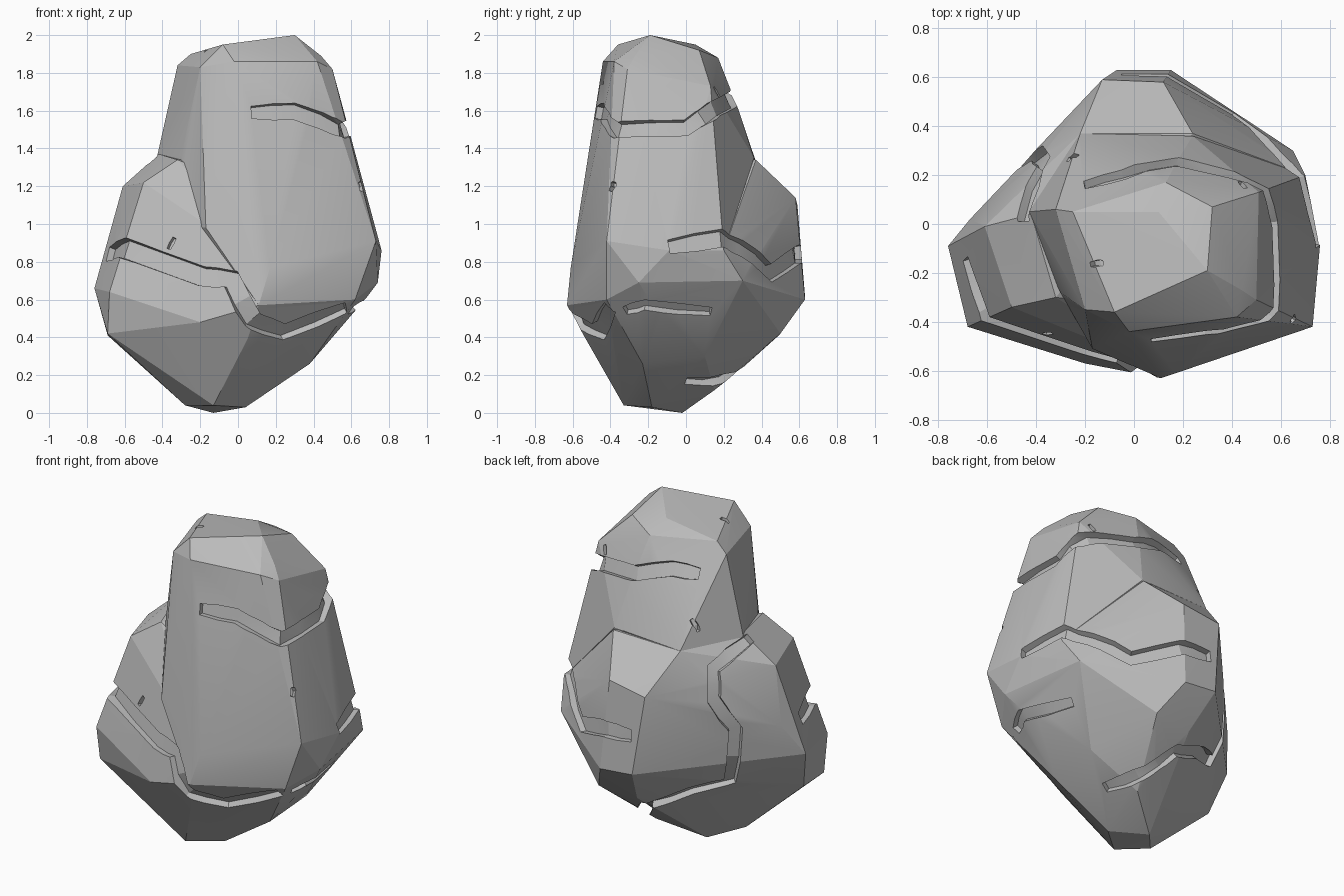
import bpy
import bmesh
import math
from mathutils import Vector
from mathutils.bvhtree import BVHTree

default_cube = bpy.data.objects.get("Cube")
if default_cube:
    bpy.data.objects.remove(default_cube, do_unlink=True)


def make_object(name, bm):
    """Turn a bmesh into a linked object with outward normals."""
    bmesh.ops.recalc_face_normals(bm, faces=bm.faces[:])
    mesh = bpy.data.meshes.new(name)
    bm.to_mesh(mesh)
    bm.free()
    obj = bpy.data.objects.new(name, mesh)
    bpy.context.collection.objects.link(obj)
    return obj


def hull_object(name, corners):
    """Build a faceted boulder as the hull of its corner points."""
    bm = bmesh.new()
    for corner in corners:
        bm.verts.new(corner)
    bmesh.ops.convex_hull(bm, input=bm.verts[:])
    loose = [v for v in bm.verts if not v.link_faces]
    bmesh.ops.delete(bm, geom=loose, context="VERTS")
    return make_object(name, bm)


def apply_boolean(target, tool, operation):
    """Combine the tool into the target, then drop the tool."""
    tool.hide_render = True
    modifier = target.modifiers.new("carve", "BOOLEAN")
    modifier.operation = operation
    modifier.solver = "EXACT"
    modifier.use_self = operation == "DIFFERENCE"
    modifier.object = tool
    bpy.ops.object.select_all(action="DESELECT")
    target.select_set(True)
    bpy.context.view_layer.objects.active = target
    bpy.ops.object.modifier_apply(modifier=modifier.name)
    bpy.data.objects.remove(tool, do_unlink=True)


def groove_cutter(name, tree, path, width, depth):
    """Sweep a flat-floored channel along a path snapped to the surface."""
    points = [Vector(p) for p in path]
    dense = []
    for start, end in zip(points, points[1:]):
        dense += [start, start.lerp(end, 0.5)]
    dense.append(points[-1])
    snapped = [tree.find_nearest(p)[:2] for p in dense]
    last = len(snapped) - 1
    bm = bmesh.new()
    rings = []
    for i, (centre, normal) in enumerate(snapped):
        before, after = snapped[max(i - 1, 0)], snapped[min(i + 1, last)]
        out = (before[1] + normal * 2 + after[1]).normalized()
        along = (after[0] - before[0]).normalized()
        side = along.cross(out).normalized()
        half = width * (0.75 if i in (0, last) else 1) / 2
        top, floor = out * 0.06, out * -depth
        rings.append([bm.verts.new(centre + offset) for offset in (
            side * half + top, side * half * 0.8 + floor,
            side * half * -0.8 + floor, side * -half + top)])
    for ring, following in zip(rings, rings[1:]):
        for a in range(4):
            b = (a + 1) % 4
            bm.faces.new((ring[a], ring[b], following[b], following[a]))
    bm.faces.new(rings[0])
    bm.faces.new(rings[-1][::-1])
    bmesh.ops.triangulate(bm, faces=bm.faces[:])
    return make_object(name, bm)


# Tall upper mass: crown, shoulder, back slope and flared foot
crown = [(.3, -.19, 2), (.32, .07, 1.92), (.1, .05, 1.95),
         (-.25, .05, 1.9), (-.15, -.23, 1.92), (-.08, -.36, 1.95)]
shoulder = [(-.02, -.44, 1.86), (.42, -.38, 1.86), (.44, -.27, 1.89),
            (.5, -.31, 1.82), (.51, .13, 1.73), (.13, .17, 1.88),
            (-.32, .06, 1.84), (-.2, -.35, 1.83)]
back_slope = [(.19, .28, 1.6), (-.21, .2, 1.65), (.24, .36, 1.35),
              (-.22, .37, 1.33), (-.43, .05, 1.35), (-.3, -.28, 1.36)]
foot = [(.73, -.42, .91), (.17, -.61, .77), (.11, -.63, .57),
        (.76, -.09, .86), (.7, .2, .86), (-.17, -.51, .98), (-.48, .05, 1)]

# Wide lower mass: side knob, back knob, girdle and tapering underside
side_knob = [(-.61, -.01, 1.2), (-.5, -.34, 1.22), (-.32, -.3, 1.34),
             (-.42, .04, 1.37), (-.76, -.09, .66), (-.68, -.42, .64),
             (-.69, -.37, .42), (-.69, -.17, .41), (-.67, .02, .85)]
back_knob = [(-.13, .59, 1.1), (.12, .58, 1.14), (-.22, .37, 1.33),
             (.24, .37, 1.34), (-.07, .63, .62), (.15, .63, .6),
             (-.2, .5, .9), (.45, .4, .8), (.65, .3, .7)]
girdle = [(.74, -.25, .69), (.68, -.2, .61), (.62, -.42, .6),
          (-.2, -.57, .48), (.05, -.53, .39)]
underside = [(.38, -.23, .26), (.4, .1, .3), (.1, .29, .23), (.1, .15, .12),
             (0, .48, .4), (.25, .5, .42), (-.28, -.19, .04),
             (-.13, -.33, .04), (.04, -.18, .03), (-.13, -.02, 0)]

rock = hull_object("rock", crown + shoulder + back_slope + foot)
lower_mass = hull_object("lower_mass",
                         foot[:5] + side_knob + back_knob + girdle + underside)
apply_boolean(rock, lower_mass, "UNION")

# Weathered channels: path, width
channels = {
    "upper_ring": ([(.07, -.47, 1.59), (.3, -.46, 1.6), (.57, -.38, 1.5),
                    (.58, 0, 1.51), (.48, .18, 1.62), (.19, .27, 1.67),
                    (-.04, .2, 1.73), (-.2, .15, 1.72)], .1),
    "front_lower": ([(-.72, -.15, .85), (-.63, -.36, .88), (-.2, -.55, .73),
                     (-.04, -.58, .71), (.08, -.6, .48), (.26, -.5, .4),
                     (.57, -.4, .56)], .12),
    "side_lower": ([(.62, -.33, .52), (.66, -.22, .56), (.6, .14, .51)], .08),
    "side_middle": ([(.75, -.09, .88), (.7, .2, .93), (.6, .33, .88),
                     (.4, .45, .74), (.15, .6, .84), (-.05, .62, .85)], .11),
    "back_upright": ([(-.42, .02, 1.3), (-.33, .22, 1.2), (-.35, .25, 1.03),
                      (-.48, .2, .85), (-.45, .2, .48), (-.3, .35, .38),
                      (0, .4, .3), (.15, .2, .18), (.22, 0, .16)], .09),
}
# Small chips along the sharp edges
chips = [(.64, -.39, 1.2), (-.37, -.46, .9), (.44, .2, 1.72),
         (-.16, -.16, 1.92), (-.25, .25, 1.45)]
for number, (x, y, z) in enumerate(chips):
    channels["chip_" + str(number)] = ([(x, y, z - .03), (x + .03, y, z + .03)], .03)

surface = bmesh.new()
surface.from_mesh(rock.data)
tree = BVHTree.FromBMesh(surface)
surface.free()
for name, (path, width) in channels.items():
    cutter = groove_cutter(name, tree, path, width, depth=.035)
    apply_boolean(rock, cutter, "DIFFERENCE")

# Plain stone colour
stone = bpy.data.materials.new("grey stone")
stone.use_nodes = True
colour = (.5, .5, .5, 1)
stone.diffuse_color = colour
for node in stone.node_tree.nodes:
    if node.type == "BSDF_PRINCIPLED":
        node.inputs["Base Color"].default_value = colour
        node.inputs["Roughness"].default_value = .9
rock.data.materials.clear()
rock.data.materials.append(stone)
for face in rock.data.polygons:
    face.material_index = 0

# Crisp facets with softened shallow joins
bpy.ops.object.select_all(action="DESELECT")
rock.select_set(True)
bpy.context.view_layer.objects.active = rock
bpy.ops.object.shade_smooth_by_angle(angle=math.radians(15))
